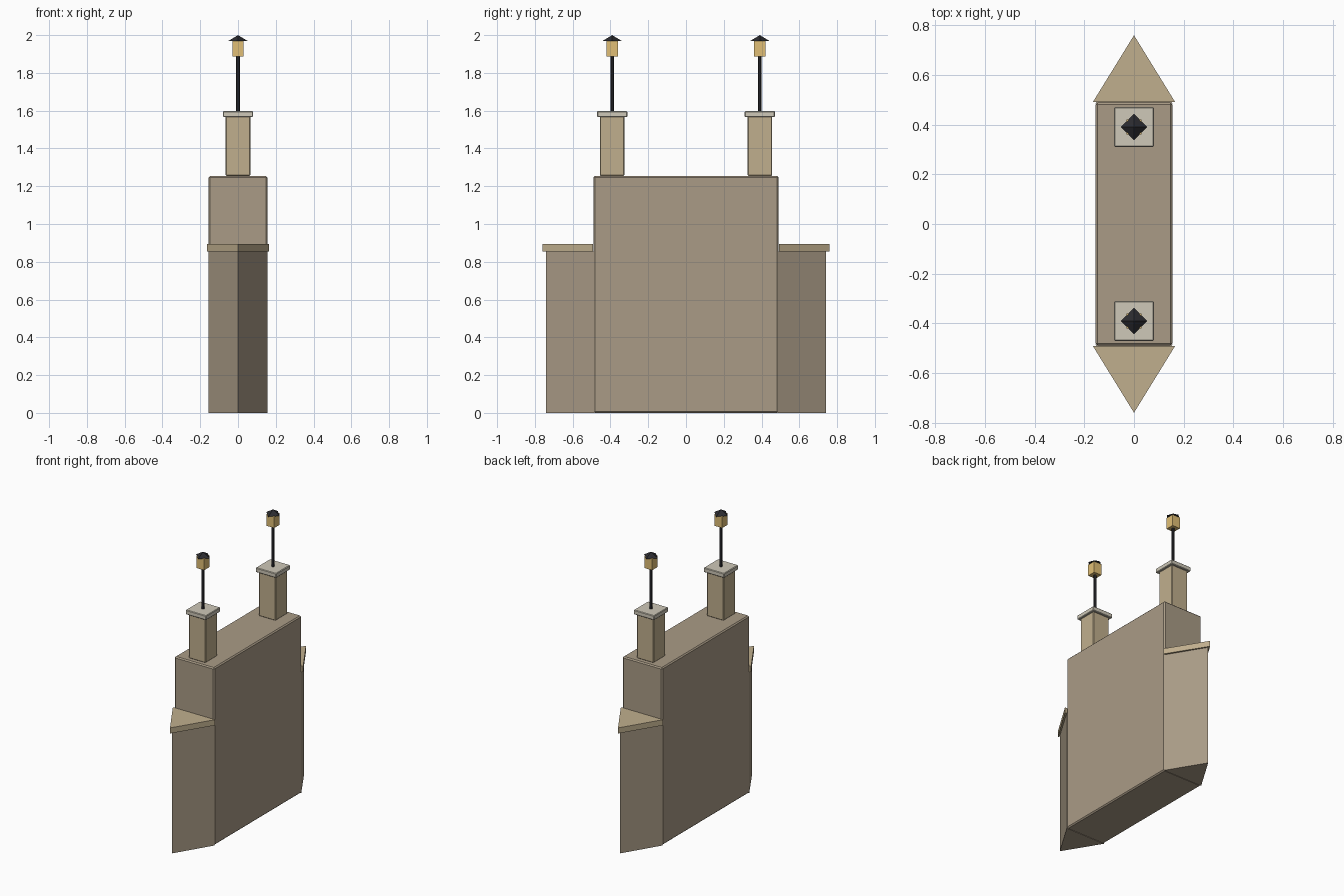
import bpy, bmesh

if "Cube" in bpy.data.objects:
    bpy.data.objects.remove(bpy.data.objects["Cube"])

def material(name, rgb):
    m = bpy.data.materials.new(name)
    m.diffuse_color = (*rgb, 1)
    m.use_nodes = True
    m.node_tree.nodes["Principled BSDF"].inputs["Base Color"].default_value = m.diffuse_color
    return m

STONE = material("stone", (0.40, 0.33, 0.24))
PALE = material("pale_stone", (0.53, 0.43, 0.27))
CAP = material("cap_stone", (0.62, 0.58, 0.48))
IRON = material("iron", (0.025, 0.025, 0.03))
GLOW = material("lamp_glass", (0.75, 0.52, 0.18))

def box(name, half_x, half_y, z0, z1, y, mat, bevel=0):
    bpy.ops.mesh.primitive_cube_add(size=1, location=(0, y, (z0 + z1) / 2))
    o = bpy.context.object
    o.name = name
    o.scale = (2 * half_x, 2 * half_y, z1 - z0)
    bpy.ops.object.transform_apply(location=False, rotation=False, scale=True)
    o.data.materials.append(mat)
    if bevel:
        b = o.modifiers.new("bevel", 'BEVEL')
        b.width = bevel
        b.segments = 1
    return o

def wedge(name, half_x, y0, y1, z0, z1, mat):
    # triangular prism pointing away from the pier
    bm = bmesh.new()
    f = bm.faces.new([bm.verts.new(p) for p in
                      ((-half_x, y0, z0), (half_x, y0, z0), (0, y1, z0))])
    top = bmesh.ops.extrude_face_region(bm, geom=[f])["geom"]
    bmesh.ops.translate(bm, vec=(0, 0, z1 - z0),
                        verts=[v for v in top if isinstance(v, bmesh.types.BMVert)])
    bmesh.ops.recalc_face_normals(bm, faces=bm.faces[:])
    me = bpy.data.meshes.new(name)
    bm.to_mesh(me)
    bm.free()
    me.materials.append(mat)
    bpy.context.collection.objects.link(bpy.data.objects.new(name, me))

def cone(name, sides, r0, r1, z0, z1, y, mat):
    bpy.ops.mesh.primitive_cone_add(vertices=sides, radius1=r0, radius2=r1,
                                    depth=z1 - z0, location=(0, y, (z0 + z1) / 2))
    o = bpy.context.object
    o.name = name
    o.data.materials.append(mat)

# main pier
box("pier_body", 0.155, 0.489, 0, 1.255, 0, STONE, 0.008)

for s, end in ((-1, "front"), (1, "back")):
    # pointed cutwater and its cap
    wedge(end + "_cutwater", 0.155, s * 0.485, s * 0.74, 0, 0.855, STONE)
    wedge(end + "_cutwater_cap", 0.165, s * 0.492, s * 0.76, 0.855, 0.895, PALE)
    # pillar and cap
    y = s * 0.391
    box(end + "_pillar", 0.065, 0.065, 1.255, 1.57, y, PALE, 0.004)
    box(end + "_pillar_cap", 0.08, 0.08, 1.566, 1.598, y, CAP, 0.004)
    # lamp
    cone(end + "_lamp_post", 8, 0.01, 0.01, 1.595, 1.89, y, IRON)
    box(end + "_lantern", 0.03, 0.03, 1.888, 1.97, y, GLOW)
    cone(end + "_lantern_roof", 4, 0.053, 0, 1.968, 2.0, y, IRON)
